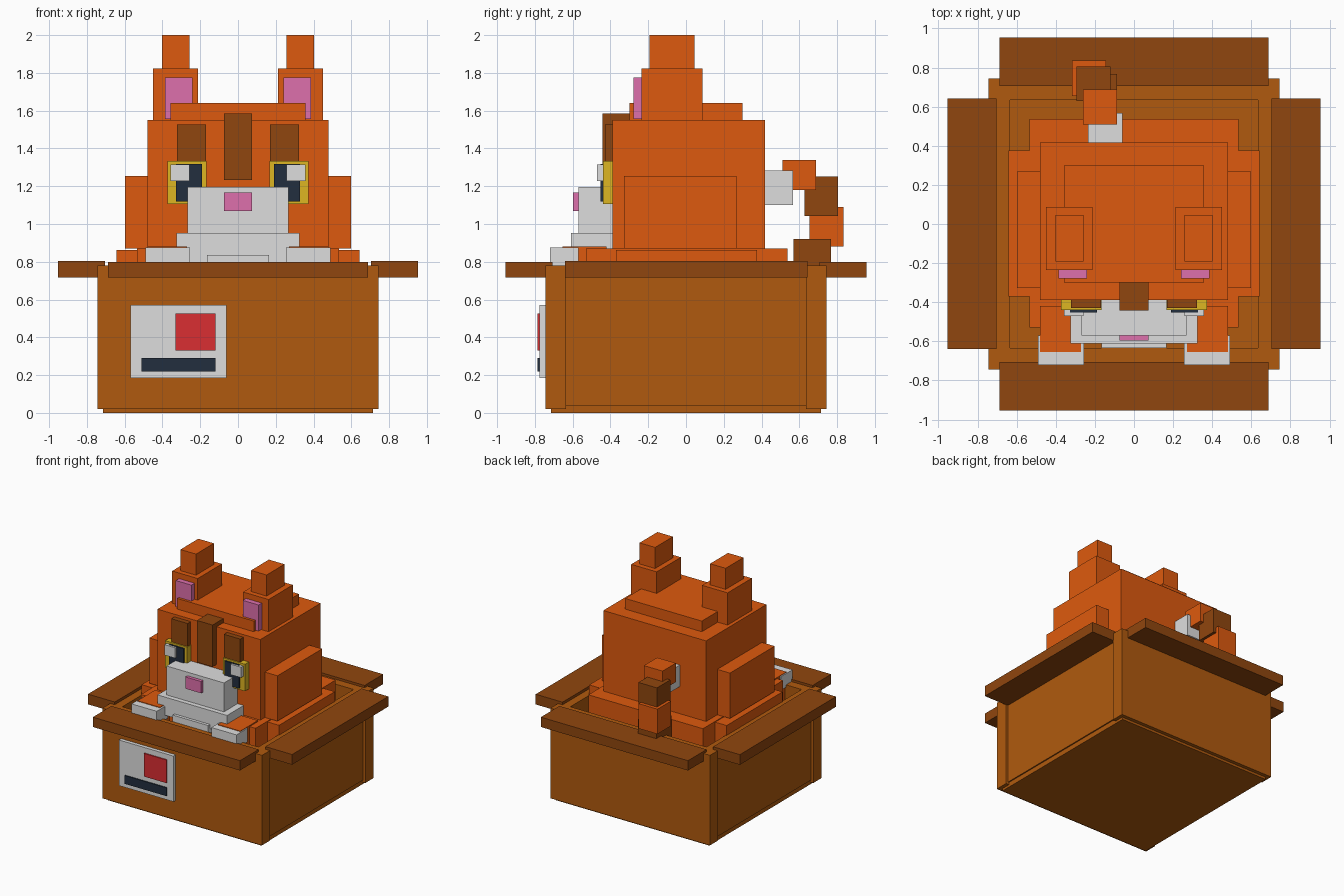
import bpy


def material(name, r, g, b):
    """Flat colour given as 0-255 sRGB, stored as linear."""
    lin = lambda c: ((c / 255 + 0.055) / 1.055) ** 2.4 if c > 10 else c / 255 / 12.92
    m = bpy.data.materials.new(name)
    m.diffuse_color = (lin(r), lin(g), lin(b), 1)
    return m


ORANGE = material("orange fur", 222, 90, 14)
BROWN = material("dark brown", 144, 70, 14)
CARD = material("cardboard", 176, 90, 14)
WHITE = material("white", 222, 222, 222)
PINK = material("pink", 222, 112, 172)
YELLOW = material("yellow", 222, 182, 34)
NAVY = material("navy", 34, 46, 62)
RED = material("red", 218, 46, 50)


def box(name, x, y, z, mat):
    """Box from (min, max) ranges on each axis."""
    mesh = bpy.data.meshes.new(name)
    v = [(a, b, c) for a in x for b in y for c in z]
    mesh.from_pydata(v, [], [(0, 1, 3, 2), (4, 6, 7, 5), (0, 4, 5, 1),
                             (2, 3, 7, 6), (0, 2, 6, 4), (1, 5, 7, 3)])
    mesh.materials.append(mat)
    ob = bpy.data.objects.new(name, mesh)
    bpy.context.collection.objects.link(ob)
    return ob


def pair(name, x, y, z, mat):
    """Box on the right plus its mirror on the left."""
    box(name + "_right", x, y, z, mat)
    box(name + "_left", (-x[1], -x[0]), y, z, mat)


# Open cardboard box with folded-out flaps
box("box_floor", (-0.715, 0.715), (-0.715, 0.715), (0, 0.06), CARD)
for side, s in (("front", -1), ("back", 1)):
    box("box_wall_" + side, (-0.745, 0.745), sorted((s * 0.635, s * 0.745)), (0.02, 0.78), CARD)
    box("flap_" + side, (-0.687, 0.687), sorted((s * 0.707, s * 0.955)), (0.717, 0.8), BROWN)
pair("box_wall", (0.635, 0.725), (-0.635, 0.635), (0.04, 0.78), CARD)
pair("flap", (0.703, 0.953), (-0.64, 0.643), (0.717, 0.803), BROWN)

# Printed label
box("label", (-0.57, -0.06), (-0.775, -0.745), (0.185, 0.57), WHITE)
box("label_square", (-0.33, -0.12), (-0.785, -0.775), (0.33, 0.525), RED)
box("label_bar", (-0.51, -0.12), (-0.785, -0.775), (0.22, 0.29), NAVY)

# Body, arms and paws
box("body", (-0.535, 0.535), (-0.53, 0.538), (0.06, 0.87), ORANGE)
box("body_sides", (-0.642, 0.642), (-0.37, 0.375), (0.06, 0.863), ORANGE)
pair("arm", (0.27, 0.48), (-0.655, -0.42), (0.62, 0.88), ORANGE)
pair("paw", (0.255, 0.49), (-0.72, -0.57), (0.76, 0.875), WHITE)

# Head
box("head", (-0.48, 0.48), (-0.388, 0.417), (0.87, 1.55), ORANGE)
box("head_cap", (-0.358, 0.358), (-0.3, 0.3), (1.55, 1.64), ORANGE)
pair("cheek", (0.48, 0.598), (-0.328, 0.268), (0.87, 1.253), ORANGE)
pair("ear", (0.212, 0.45), (-0.235, 0.088), (1.55, 1.822), ORANGE)
pair("ear_tip", (0.257, 0.402), (-0.193, 0.045), (1.822, 2.0), ORANGE)
pair("inner_ear", (0.24, 0.387), (-0.278, -0.235), (1.555, 1.775), PINK)

# Face
box("muzzle", (-0.268, 0.268), (-0.57, -0.388), (0.9, 1.197), WHITE)
box("jaw", (-0.325, 0.325), (-0.61, -0.388), (0.8, 0.953), WHITE)
box("chin", (-0.165, 0.165), (-0.635, -0.5), (0.76, 0.835), WHITE)
box("nose", (-0.073, 0.073), (-0.597, -0.57), (1.068, 1.167), PINK)
box("forehead_stripe", (-0.073, 0.073), (-0.443, -0.295), (1.232, 1.585), BROWN)
pair("brow_stripe", (0.17, 0.322), (-0.43, -0.388), (1.3, 1.528), BROWN)
pair("eye", (0.167, 0.373), (-0.44, -0.388), (1.105, 1.333), YELLOW)
pair("pupil", (0.19, 0.327), (-0.453, -0.44), (1.12, 1.318), NAVY)
pair("eye_glint", (0.257, 0.358), (-0.47, -0.44), (1.227, 1.315), WHITE)

# Curled tail, from the back of the head outward
box("tail_1", (-0.235, -0.058), (0.417, 0.567), (1.1, 1.282), WHITE)
box("tail_2", (-0.262, -0.087), (0.51, 0.687), (1.18, 1.34), ORANGE)
box("tail_3", (-0.293, -0.12), (0.628, 0.806), (1.043, 1.252), BROWN)
box("tail_4", (-0.318, -0.143), (0.655, 0.835), (0.88, 1.09), ORANGE)
box("tail_5", (-0.26, -0.088), (0.568, 0.768), (0.72, 0.92), BROWN)
